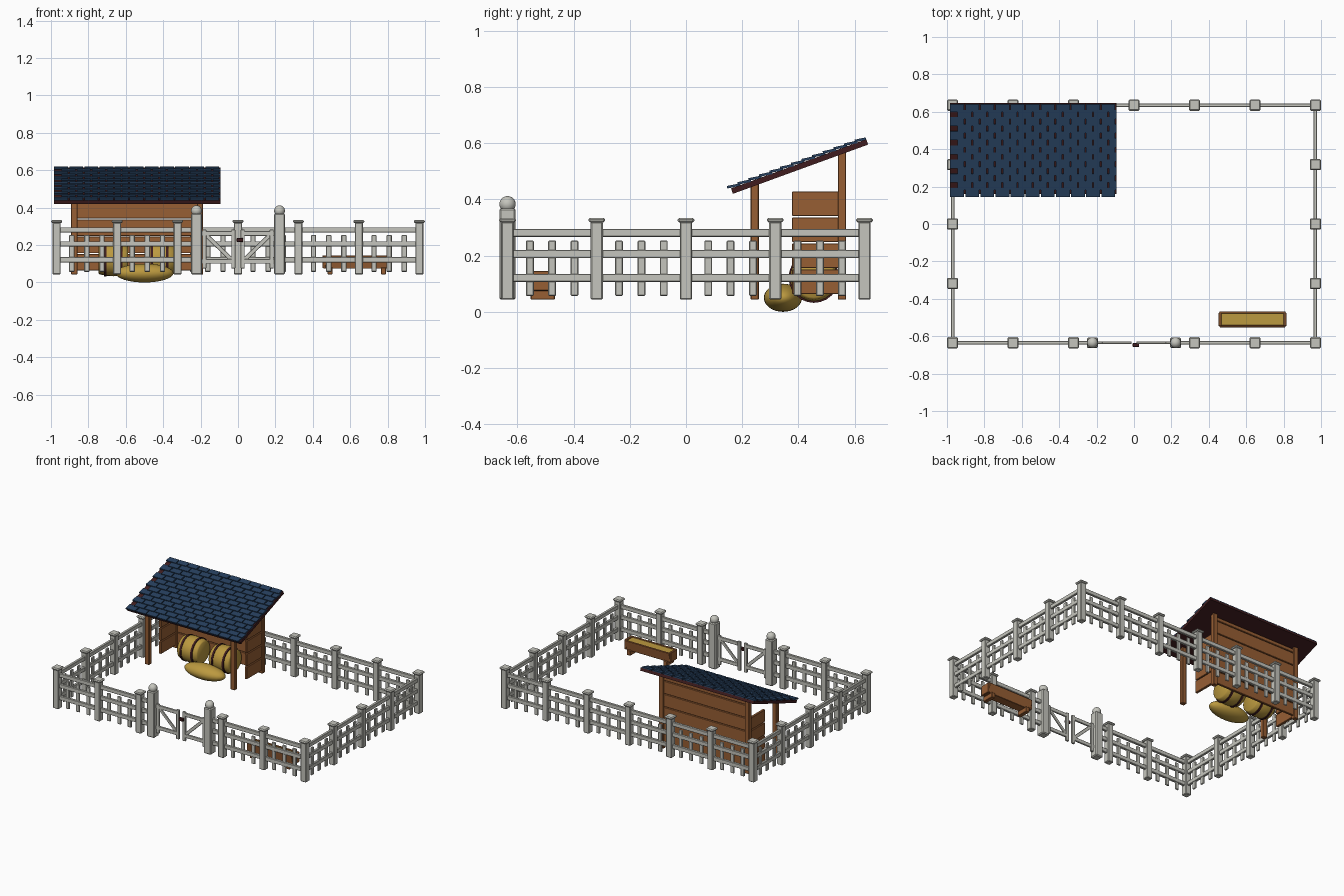
import bpy, bmesh, math
from mathutils import Matrix, Vector

if "Cube" in bpy.data.objects:
    bpy.data.objects.remove(bpy.data.objects["Cube"])

def material(name, c):
    m = bpy.data.materials.new(name)
    m.diffuse_color = (*c, 1)
    m.use_nodes = True
    m.node_tree.nodes["Principled BSDF"].inputs["Base Color"].default_value = m.diffuse_color
    return m

WHITE = material("weathered_white", (0.56, 0.56, 0.51))
WOOD = material("brown_wood", (0.31, 0.112, 0.034))
SLATE = material("navy_slate", (0.02, 0.052, 0.115))
DARK = material("dark_maroon", (0.05, 0.012, 0.013))
HAY = material("golden_hay", (0.50, 0.32, 0.05))

def finish(name, bm, mat, bevel=0, smooth=False):
    bmesh.ops.recalc_face_normals(bm, faces=bm.faces)
    me = bpy.data.meshes.new(name)
    bm.to_mesh(me)
    bm.free()
    me.materials.append(mat)
    ob = bpy.data.objects.new(name, me)
    bpy.context.collection.objects.link(ob)
    if bevel:
        b = ob.modifiers.new("bevel", 'BEVEL')
        b.width, b.segments = bevel, 1
    if smooth:
        bpy.ops.object.select_all(action='DESELECT')
        ob.select_set(True)
        bpy.context.view_layer.objects.active = ob
        bpy.ops.object.shade_smooth_by_angle(angle=math.radians(40))
    return ob

def boxes(name, items, mat, bevel=0):
    """items: (center, size[, 4x4 rotation])"""
    bm = bmesh.new()
    for it in items:
        rot = it[2] if len(it) > 2 else Matrix()
        bmesh.ops.create_cube(bm, size=1, matrix=Matrix.Translation(it[0]) @ rot @ Matrix.Diagonal((*it[1], 1)))
    return finish(name, bm, mat, bevel)

def span(x0, x1, y0, y1, z0, z1):
    return (((x0+x1)/2, (y0+y1)/2, (z0+z1)/2), (x1-x0, y1-y0, z1-z0))

def lathe_x(name, profile, center, mat, n=24):
    """Revolve (x, radius) points about an x axis through center."""
    bm = bmesh.new()
    rings = [[bm.verts.new(Vector(center) + Vector((x, r*math.cos(2*math.pi*i/n), r*math.sin(2*math.pi*i/n))))
              for i in range(n)] for x, r in profile]
    for a, b in zip(rings, rings[1:]):
        for i in range(n):
            bm.faces.new((a[i], a[(i+1) % n], b[(i+1) % n], b[i]))
    bm.faces.new(rings[0])
    bm.faces.new(rings[-1])
    return finish(name, bm, mat, smooth=True)

# ---------- fence ----------
FX, FY = 0.97, 0.635
xs = [FX * i / 3 for i in range(-3, 4)]
ys = [FY * i / 2 for i in range(-2, 3)]
posts = [(x, FY) for x in xs] + [(x, -FY) for x in xs if abs(x) > 0.1]
posts += [(s*FX, y) for s in (-1, 1) for y in ys[1:-1]]
boxes("fence_posts", [span(x-.0215, x+.0215, y-.0215, y+.0215, .043, .32) for x, y in posts], WHITE, .004)
boxes("fence_post_caps", [span(x-.03, x+.03, y-.03, y+.03, .318, .334) for x, y in posts], WHITE, .006)

RAILS = ((.107, .135), (.192, .22), (.267, .295))
rails, pickets = [], []
for z0, z1 in RAILS:
    rails.append(span(-FX, FX, FY-.009, FY+.009, z0, z1))
    for s in (-1, 1):
        a, b = sorted((s*FX, s*.222))
        rails.append(span(a, b, -FY-.009, -FY+.009, z0, z1))
        rails.append(span(s*FX-.009, s*FX+.009, -FY, FY, z0, z1))
boxes("fence_rails", rails, WHITE, .002)
for a, b in zip(xs, xs[1:]):
    for t in (.25, .5, .75):
        x = a + (b-a)*t
        for y in (-FY, FY):
            if y > 0 or abs(x) > .26:
                pickets.append(span(x-.014, x+.014, y-.006, y+.006, .057, .253))
for a, b in zip(ys, ys[1:]):
    for t in (.25, .5, .75):
        y = a + (b-a)*t
        for x in (-FX, FX):
            pickets.append(span(x-.006, x+.006, y-.014, y+.014, .057, .253))
boxes("fence_pickets", pickets, WHITE, .003)

# ---------- gate ----------
boxes("gate_posts", [span(s*.222-.029, s*.222+.029, -FY-.029, -FY+.029, .043, .368) for s in (-1, 1)], WHITE, .006)
bm = bmesh.new()
for s in (-1, 1):
    bmesh.ops.create_uvsphere(bm, u_segments=20, v_segments=12, radius=.029,
                              matrix=Matrix.Translation((s*.222, -FY, .383)))
finish("gate_post_balls", bm, WHITE, smooth=True)
gate = []
for s in (-1, 1):
    for x in (.18, .025):                      # stiles
        gate.append(span(s*x-.011, s*x+.011, -FY-.007, -FY+.007, .075, .282))
    for z in (.113, .262):                     # rails
        a, b = sorted((s*.195, s*.02))
        gate.append(span(a, b, -FY-.006, -FY+.006, z-.013, z+.013))
    dx, dz = .14, .135                         # brace, high at the hinge
    rot = Matrix.Rotation(-s*math.atan2(dz, dx), 4, 'Y')
    gate.append(((s*.1025, -FY, .1875), (math.hypot(dx, dz), .01, .022), rot))
boxes("gate_leaves", gate, WHITE, .002)
boxes("gate_latch", [((.01, -.647, .227), (.035, .02, .02))], DARK, .002)

# ---------- shed ----------
SL, SR = -.875, -.203
boxes("shed_posts", [span(x-.017, x+.017, y-.015, y+.015, .043, top)
      for x in (SL, SR) for y, top in ((.245, .455), (.555, .568))], WOOD, .003)
walls = []
for i in range(4):                             # short side walls
    z = .064 + .0925*i
    for x in (SL, SR):
        walls.append(span(x-.009, x+.009, .377, .545, z, z+.086))
boxes("shed_side_boards", walls, WOOD, .002)
boxes("shed_back_boards", [span(SL, SR, .546, .562, .064+.0925*i, .064+.0925*i+(.088 if i < 5 else .025))
      for i in range(6)], WOOD, .002)

# roof: local frame, u up the slope and w along its normal
ANG = math.radians(20)
SLOPE = Matrix.Rotation(ANG, 4, 'X')
RX0, RX1 = -.983, -.094
EAVE = Vector((0, .167, .42))
def roof(x, u, w):
    return EAVE + Vector((x, 0, 0)) + SLOPE.to_3x3() @ Vector((0, u, w))
LEN = .512
boxes("roof_board", [(roof((RX0+RX1)/2, LEN/2, .01), (RX1-RX0, LEN, .02), SLOPE)], DARK)
tiles = []
ROWS, COLS = 13, 11
step, tw = (LEN+.012)/ROWS, (RX1-RX0)/COLS
TILT = SLOPE @ Matrix.Rotation(math.radians(-8), 4, 'X')
for r in range(ROWS):
    u0 = -.012 + r*step
    length = step + (.008 if r < ROWS-1 else 0)
    for c in range(COLS):
        x0 = RX0 + c*tw + (tw/2 if r % 2 else 0)
        x1 = min(x0 + tw - .007, RX1)
        tiles.append((roof((x0+x1)/2, u0 + length/2, .0255), (x1-x0, length, .009), TILT))
boxes("roof_tiles", tiles, SLATE)

# ---------- hay ----------
bm = bmesh.new()
bmesh.ops.create_uvsphere(bm, u_segments=28, v_segments=16, radius=1,
    matrix=Matrix.Translation((-.5, .345, .05)) @ Matrix.Diagonal((.155, .068, .05, 1)))
finish("hay_pile", bm, HAY, smooth=True)
for i, x in enumerate((-.667, -.42)):
    c = (x, .455, .122)
    lathe_x(f"hay_bale_{i+1}", [(-.08, .07), (-.074, .078), (-.04, .086), (0, .089),
                                (.04, .086), (.074, .078), (.08, .07)], c, HAY)
    for j, d in enumerate((-.042, .042)):
        lathe_x(f"bale_band_{i+1}_{j+1}", [(d-.007, .08), (d-.007, .09), (d+.007, .09), (d+.007, .08)], c, DARK)

# ---------- feeding trough ----------
TY, TX0, TX1 = -.51, .452, .815
tilt = math.atan2(.01, .065)
parts = [span(TX0+.01, TX1-.01, TY-.03, TY+.03, .074, .088)]
for s in (-1, 1):
    parts.append((((TX0+TX1)/2, TY+s*.033, .109), (TX1-TX0-.012, .01, .07), Matrix.Rotation(-s*tilt, 4, 'X')))
parts += [span(x-.008, x+.008, TY-.036, TY+.036, .076, .145) for x in (TX0+.008, TX1-.008)]
boxes("trough_body", parts, WOOD, .002)
boxes("trough_feet", [span(x-.014, x+.014, TY-.043, TY+.043, .043, .08) for x in (.492, .778)], WOOD, .003)
boxes("trough_feed", [span(TX0+.015, TX1-.015, TY-.031, TY+.031, .085, .138)], HAY)
